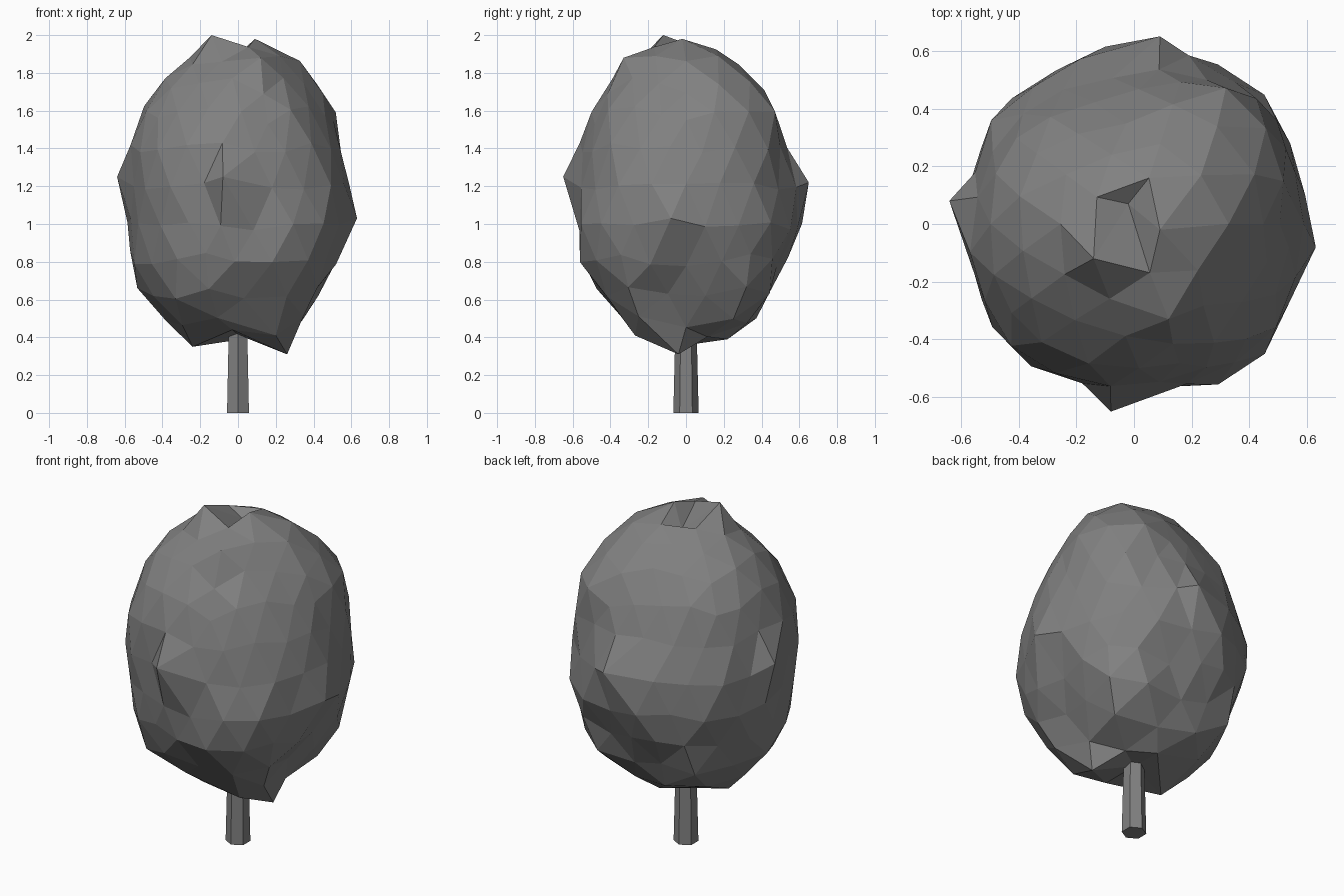
import bpy, bmesh, math, random
from mathutils import Vector

if "Cube" in bpy.data.objects:
    bpy.data.objects.remove(bpy.data.objects["Cube"])

random.seed(4)

# Crown outline, top to bottom: height, then reach to the right, back, left, front
PROFILE = [
    (1.92, 0, 0, 0, 0),
    (1.92, .22, .20, .20, .23),
    (1.83, .36, .31, .36, .36),
    (1.66, .47, .43, .50, .49),
    (1.44, .54, .51, .56, .57),
    (1.20, .58, .60, .59, .58),
    (0.96, .60, .61, .58, .58),
    (0.73, .52, .50, .54, .56),
    (0.53, .44, .42, .43, .44),
    (0.39, .25, .23, .24, .27),
    (0.43, 0, 0, 0, 0),
]

# Soft bulges and dents: centre, radial change, size
SWELLS = [
    ((.40, .36, 1.62), .10, .26),
    ((.36, .36, .56), .08, .18),
    ((.33, -.33, 1.70), -.05, .28),
    ((-.33, .33, 1.66), -.04, .28),
    ((-.30, -.30, 1.78), -.05, .25),
    ((-.42, .42, 1.00), -.02, .22),
    ((.32, -.45, .95), .02, .25),
    ((-.04, -.46, .60), -.11, .18),
    ((.45, -.06, .62), -.10, .17),
    ((.28, -.34, .55), .03, .14),
    ((-.33, -.36, .62), .03, .16),
    ((-.34, .34, .58), .03, .16),
]

# Distinct peaks and notches
FEATURES = [
    (-.14, -.12, 2.0), (.09, -.02, 1.98), (-.02, .07, 1.88),
    (.12, -.33, 1.88), (-.64, .08, 1.25), (-.08, -.65, 1.25),
    (.09, .65, 1.22), (.63, -.08, 1.03), (.26, -.04, .31),
    (-.24, -.06, .35), (.02, .22, .39), (-.03, -.27, .44),
    (.20, -.27, .41),
]


def crown_point(u):
    """Map a unit-sphere direction to the crown outline."""
    s = math.acos(max(-1, min(1, u.z))) / math.pi * 10
    i = min(int(s), 9)
    z, *reach = [a + (b - a) * (s - i) for a, b in zip(PROFILE[i], PROFILE[i + 1])]
    a = math.atan2(u.y, u.x)
    r = sum(q * max(0, math.cos(a - k * math.pi / 2)) ** 2 for k, q in enumerate(reach))
    r *= 1 + .035 * math.sin(2 * a) ** 2
    p = Vector((r * math.cos(a), r * math.sin(a), z))
    for centre, change, size in SWELLS:
        r += change * math.exp(-((p - Vector(centre)).length / size) ** 2)
    rough = 0.03 if z > 0.8 else 0.06
    r *= 1 + random.uniform(-rough, rough * .8)
    return Vector((r * math.cos(a), r * math.sin(a), z + random.uniform(-.02, .02)))


grey = bpy.data.materials.new("dark_grey")
grey.diffuse_color = (.22, .22, .22, 1)
grey.use_nodes = True
grey.node_tree.nodes["Principled BSDF"].inputs["Base Color"].default_value = grey.diffuse_color


def add_object(name, bm):
    bmesh.ops.recalc_face_normals(bm, faces=bm.faces)
    mesh = bpy.data.meshes.new(name)
    bm.to_mesh(mesh)
    bm.free()
    mesh.materials.append(grey)
    obj = bpy.data.objects.new(name, mesh)
    bpy.context.collection.objects.link(obj)


# Leafy crown
bm = bmesh.new()
bmesh.ops.create_icosphere(bm, subdivisions=3, radius=1)
for v in bm.verts:
    v.co = crown_point(v.co.normalized())
free = set(bm.verts)
for f in FEATURES:
    p = Vector(f)
    v = min(free, key=lambda w: (w.co - p).length)
    v.co = p
    free.remove(v)
add_object("crown", bm)

# Six-sided tapered trunk
bm = bmesh.new()
bmesh.ops.create_cone(bm, cap_ends=True, segments=6, radius1=.067, radius2=.055, depth=.5)
for v in bm.verts:
    v.co.z += .25
add_object("trunk", bm)
